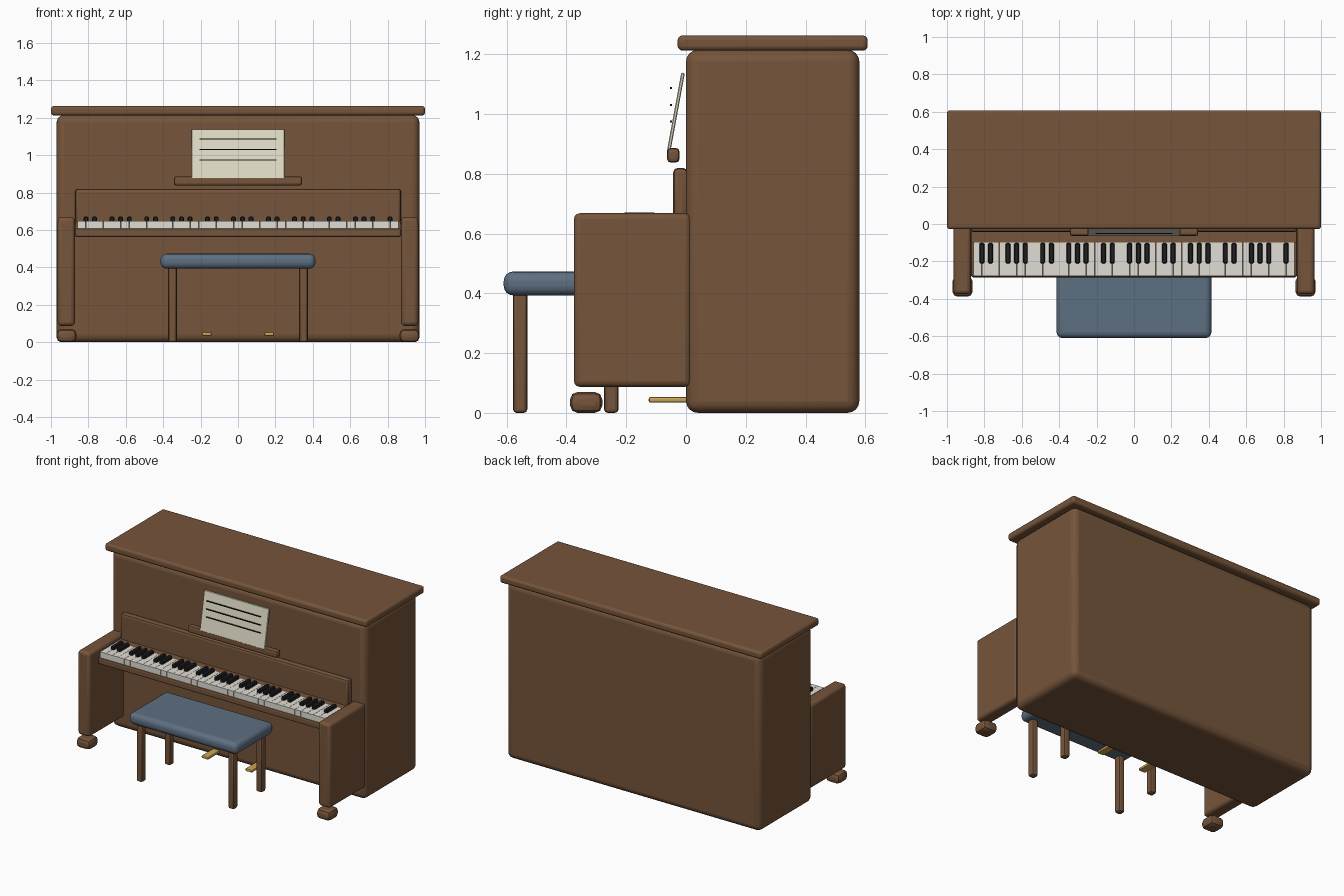
import bpy
import math

if "Cube" in bpy.data.objects:
    bpy.data.objects.remove(bpy.data.objects["Cube"])


def mat(name, r, g, b):
    m = bpy.data.materials.new(name)
    m.diffuse_color = (r, g, b, 1)
    m.use_nodes = True
    m.node_tree.nodes["Principled BSDF"].inputs["Base Color"].default_value = m.diffuse_color
    return m


WOOD = mat("wood", 0.18, 0.09, 0.043)
IVORY = mat("ivory", 0.75, 0.73, 0.66)
EBONY = mat("ebony", 0.015, 0.015, 0.018)
PAPER = mat("paper", 0.75, 0.71, 0.57)
FABRIC = mat("fabric", 0.11, 0.16, 0.22)
BRASS = mat("brass", 0.6, 0.38, 0.09)


def box(name, x, y, z, material, bevel=0.0, segments=2, tilt=0.0):
    """Bevelled box from (min, max) ranges, optionally tilted about x."""
    bpy.ops.mesh.primitive_cube_add(size=1)
    o = bpy.context.object
    o.name = name
    size = [r[1] - r[0] for r in (x, y, z)]
    for v in o.data.vertices:
        v.co = [c * s for c, s in zip(v.co, size)]
    o.location = [(r[0] + r[1]) / 2 for r in (x, y, z)]
    o.rotation_euler.x = tilt
    o.data.materials.append(material)
    if bevel:
        bpy.ops.object.shade_smooth_by_angle(angle=math.radians(35))
        b = o.modifiers.new("bevel", 'BEVEL')
        b.width, b.segments = bevel, segments
        bpy.ops.object.modifier_apply(modifier=b.name)
        bpy.ops.object.shade_smooth_by_angle(angle=math.radians(35))
    return o


def around(c, w):
    return (c - w / 2, c + w / 2)


# Cabinet and lid
box("cabinet", (-0.97, 0.97), (0, 0.58), (0, 1.215), WOOD, 0.04, 4)
box("lid", (-1, 1), (-0.028, 0.608), (1.212, 1.263), WOOD, 0.016, 3)

# Key bed and fallboard
box("key_bed", (-0.872, 0.872), (-0.285, 0.015), (0.562, 0.61), WOOD, 0.012)
box("key_back_rail", (-0.87, 0.87), (-0.1, 0.01), (0.6, 0.645), WOOD)
box("fallboard", (-0.872, 0.872), (-0.043, 0.005), (0.62, 0.82), WOOD, 0.016)

# Keys: black ones follow the 2-3 grouping
count, left, pitch = 37, -0.86, 1.72 / 37
for i in range(count):
    box("white_key", around(left + (i + 0.5) * pitch, pitch - 0.0015),
        (-0.278, -0.098), (0.605, 0.648), IVORY)
    if i % 7 in (0, 1, 3, 4, 5) and i < count - 1:
        box("black_key", around(left + (i + 1) * pitch, 0.026),
            (-0.21, -0.102), (0.64, 0.671), EBONY, 0.005, 1)

# Side arms, feet and pedals
for s in (-1, 1):
    box("side_arm", around(s * 0.918, 0.092), (-0.375, 0.017),
        (0.087, 0.668), WOOD, 0.02, 3)
    box("foot", around(s * 0.917, 0.106), (-0.388, -0.28),
        (0, 0.07), WOOD, 0.025, 2)
    box("pedal", around(s * 0.167, 0.052), (-0.125, 0.01),
        (0.034, 0.053), BRASS, 0.007)

# Music ledge and sheet
box("music_ledge", (-0.343, 0.343), (-0.064, -0.021), (0.837, 0.887),
    WOOD, 0.014, 2)
box("sheet", (-0.248, 0.248), around(-0.034, 0.012), around(1.006, 0.268),
    PAPER, 0.003, 1, tilt=-math.radians(10.4))
for z in (0.975, 1.03, 1.087):
    box("staff_line", (-0.207, 0.207), around(-0.05, 0.006), around(z, 0.006), EBONY)

# Bench
box("bench_cushion", (-0.414, 0.414), (-0.61, -0.195), (0.393, 0.473),
    FABRIC, 0.032, 4)
for x in (-0.35, 0.35):
    for y in (-0.555, -0.25):
        box("bench_leg", around(x, 0.046), around(y, 0.048), (0, 0.41),
            WOOD, 0.012, 2)
